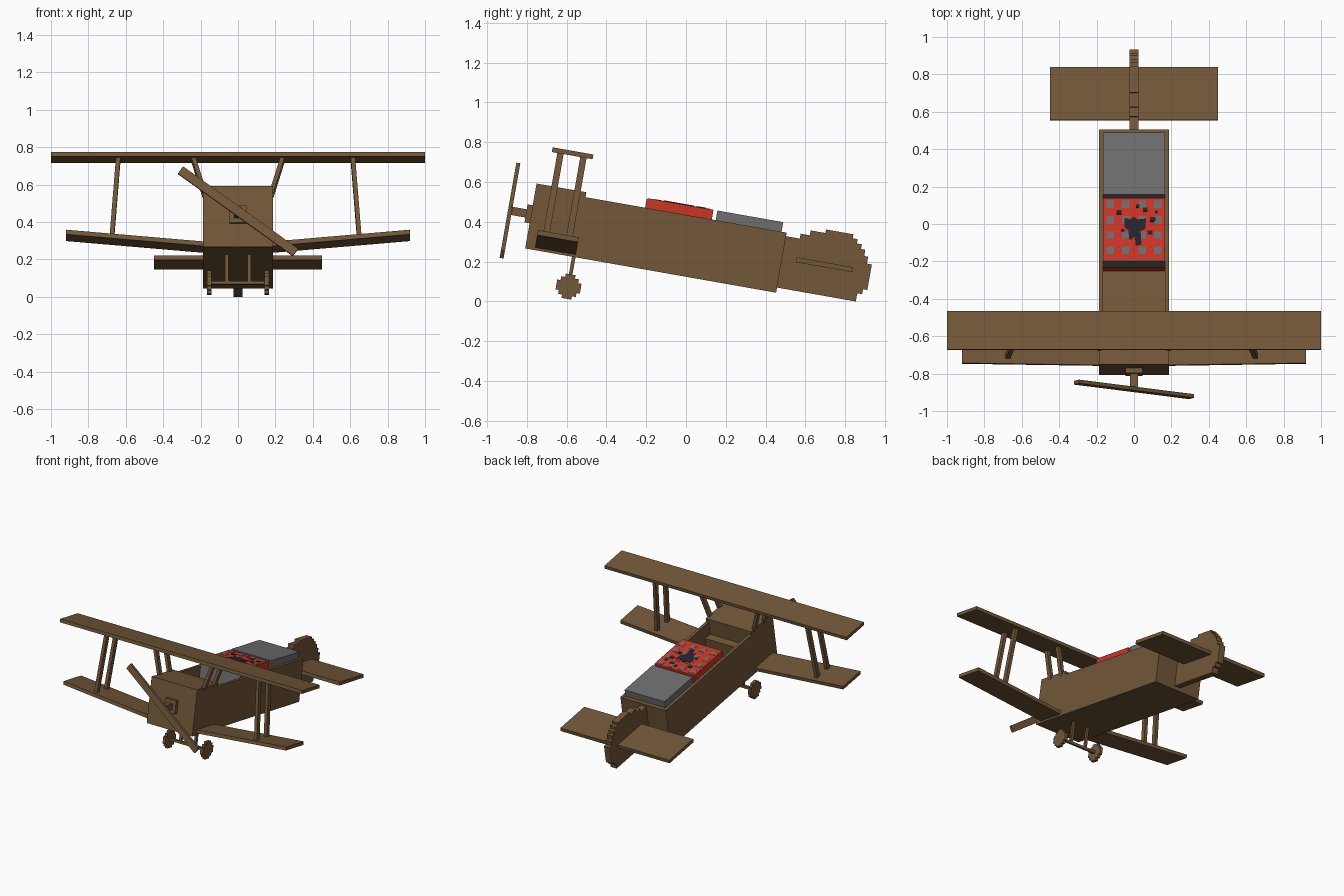
import bpy, bmesh, math
from mathutils import Matrix

if "Cube" in bpy.data.objects:
    bpy.data.objects.remove(bpy.data.objects["Cube"])

PITCH = Matrix.Rotation(math.radians(-10), 4, 'X')  # tail rests on the ground


def material(name, rgb):
    m = bpy.data.materials.new(name)
    m.use_nodes = True
    m.diffuse_color = (*rgb, 1)
    m.node_tree.nodes["Principled BSDF"].inputs["Base Color"].default_value = (*rgb, 1)
    return m


WOOD = material("brown wood", (0.170, 0.096, 0.041))
RED = material("red cloth", (0.600, 0.036, 0.019))
GREY = material("grey cloth", (0.156, 0.156, 0.156))
DARK = material("dark patch", (0.019, 0.018, 0.028))


def prism(name, pts, axis, a, b, mat=WOOD):
    """Extrude a 2D outline from a to b; the outline is (y,z), (x,z) or (x,y)."""
    place = {'X': lambda p, t: (t, p[0], p[1]),
             'Y': lambda p, t: (p[0], t, p[1]),
             'Z': lambda p, t: (p[0], p[1], t)}[axis]
    bm = bmesh.new()
    lo = [bm.verts.new(place(p, a)) for p in pts]
    hi = [bm.verts.new(place(p, b)) for p in pts]
    bm.faces.new(lo)
    bm.faces.new(hi)
    for i in range(len(pts)):
        j = (i + 1) % len(pts)
        bm.faces.new((lo[i], lo[j], hi[j], hi[i]))
    bmesh.ops.recalc_face_normals(bm, faces=bm.faces)
    bm.transform(PITCH)
    me = bpy.data.meshes.new(name)
    bm.to_mesh(me)
    bm.free()
    me.materials.append(mat)
    ob = bpy.data.objects.new(name, me)
    bpy.context.collection.objects.link(ob)
    return ob


def box(name, x, y, z, mat=WOOD):
    rect = [(x[0], y[0]), (x[1], y[0]), (x[1], y[1]), (x[0], y[1])]
    return prism(name, rect, 'Z', z[0], z[1], mat)


# Fuselage: solid nose and an open tub behind it
W = 0.188
box("nose_block", (-W, W), (-0.842, -0.588), (0.122, 0.453))
box("fuselage_floor", (-W, W), (-0.588, 0.438), (0.122, 0.142))
box("fuselage_rear_wall", (-W + 0.022, W - 0.022), (0.412, 0.438), (0.142, 0.426))
box("dashboard", (-0.166, 0.166), (-0.588, -0.53), (0.142, 0.33))

# Cushions filling the rear of the tub
box("red_cushion", (-0.165, 0.165), (-0.28, 0.056), (0.142, 0.477), RED)
box("cushion_front_band", (-0.165, 0.165), (-0.284, -0.28), (0.265, 0.472), GREY)
box("grey_cushion", (-0.165, 0.165), (0.076, 0.412), (0.142, 0.477), GREY)

# Cloth pattern
for row, y in enumerate((0.022, -0.062, -0.144, -0.226)):
    for x in (-0.128, -0.043, 0.043, 0.128):
        box("cloth_dot", (x - 0.02, x + 0.02), (y - 0.02, y + 0.02), (0.476, 0.479), GREY)
patch = [(-0.05, -0.05), (-0.02, -0.06), (0.0, -0.045), (0.02, -0.06), (0.065, -0.055),
         (0.06, -0.11), (0.035, -0.12), (0.04, -0.195), (0.01, -0.2), (0.005, -0.155),
         (-0.025, -0.17), (-0.03, -0.12), (-0.05, -0.1)]
prism("cloth_patch", patch, 'Z', 0.476, 0.481, DARK)
for x, y, r in ((0.06, -0.005, 0.013), (0.1, -0.06, 0.015), (-0.08, -0.02, 0.014),
                (-0.06, -0.12, 0.009), (0.085, -0.13, 0.014), (0.02, 0.012, 0.01),
                (0.12, -0.02, 0.009)):
    box("cloth_speck", (x - r, x + r), (y - r * 0.8, y + r * 0.8), (0.476, 0.481), DARK)

# Upper wing
box("upper_wing", (-1, 1), (-0.794, -0.586), (0.622, 0.646))

# Stepped wheel outline
quad = [(0.062, 0.025), (0.045, 0.025), (0.045, 0.045), (0.025, 0.045), (0.025, 0.062)]
wheel = []
for sy, sz in ((1, 1), (-1, 1), (-1, -1), (1, -1)):
    q = quad if sy * sz > 0 else quad[::-1]
    wheel += [(sy * y - 0.594, sz * z - 0.029) for y, z in q]

# Mirrored parts
for s, side in ((1, "left"), (-1, "right")):
    box(side + "_fuselage_wall", sorted((s * W, s * (W - 0.022))), (-0.588, 0.438), (0.142, 0.428))
    prism(side + "_lower_wing",
          [(s * 0.17, 0.134), (s * 0.92, 0.199), (s * 0.92, 0.224), (s * 0.17, 0.159)],
          'Y', -0.794, -0.586)
    for y, end in ((-0.75, "front"), (-0.633, "rear")):
        for kind, x0, z0, x1, z1 in (("outer", 0.662, 0.19, 0.627, 0.63),
                                     ("inner", 0.178, 0.43, 0.24, 0.63)):
            shift = -0.013 if kind == "outer" else 0
            a, b = s * x0 + shift, s * x1 + shift
            prism(f"{side}_{kind}_{end}_strut",
                  [(a - 0.012, z0), (a + 0.012, z0), (b + 0.012, z1), (b - 0.012, z1)],
                  'Y', y - 0.016, y + 0.016)
    leg = s * 0.061
    box(side + "_gear_leg", (leg - 0.009, leg + 0.009), (-0.603, -0.585), (-0.03, 0.13))
    prism(side + "_wheel", wheel, 'X', s * 0.143, s * 0.165)
box("wheel_axle", (-0.15, 0.15), (-0.603, -0.585), (-0.038, -0.02))

# Propeller with a hub plate and shaft
box("hub_plate", (-0.046, 0.046), (-0.868, -0.84), (0.25, 0.342))
box("propeller_shaft", (-0.021, 0.021), (-0.945, -0.86), (0.275, 0.317))
c, n = math.cos(math.radians(-36)), math.sin(math.radians(-36))
blade = [(u * c - v * n, 0.296 + u * n + v * c)
         for u, v in ((-0.38, -0.024), (0.38, -0.024), (0.38, 0.024), (-0.38, 0.024))]
prism("propeller_blade", blade, 'Y', -0.96, -0.94)

# Tail
rudder = [(0.43, 0.148), (0.84, 0.148), (0.84, 0.19), (0.865, 0.19), (0.865, 0.215),
          (0.887, 0.215), (0.887, 0.345), (0.862, 0.345), (0.862, 0.38), (0.842, 0.38),
          (0.842, 0.412), (0.82, 0.412), (0.82, 0.436), (0.795, 0.436), (0.795, 0.458),
          (0.77, 0.458), (0.77, 0.478), (0.63, 0.478), (0.63, 0.46), (0.555, 0.46),
          (0.555, 0.435), (0.508, 0.435), (0.508, 0.41), (0.43, 0.41)]
prism("rudder", rudder, 'X', -0.024, 0.024)
box("tail_stabilizer", (-0.45, 0.45), (0.51, 0.798), (0.29, 0.315))
